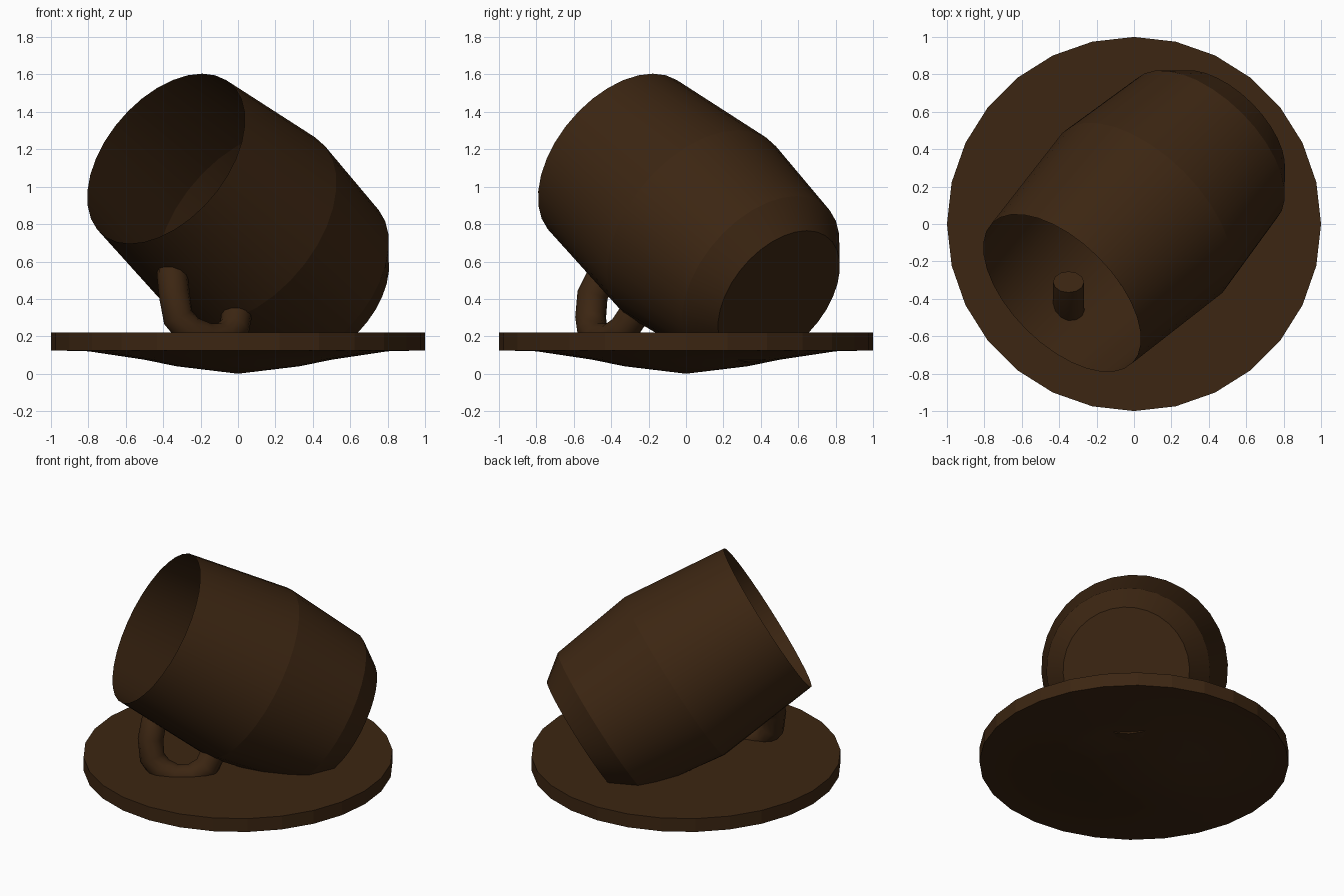
import bpy
import bmesh
import math
from mathutils import Vector

cube = bpy.data.objects.get("Cube")
if cube:
    bpy.data.objects.remove(cube, do_unlink=True)

brown = bpy.data.materials.new("dark_brown")
brown.use_nodes = True
COLOUR = (0.045, 0.019, 0.006, 1.0)
brown.diffuse_color = COLOUR
brown.node_tree.nodes["Principled BSDF"].inputs["Base Color"].default_value = COLOUR


def lathe(name, profile, sides, close_start=False, close_end=False):
    """Turn (radius, height) points around local z; optional flat end caps."""
    bm = bmesh.new()
    rings = []
    for r, z in profile:
        if r == 0:
            rings.append([bm.verts.new((0, 0, z))] * sides)
            continue
        angles = [math.tau * i / sides + math.pi / 2 for i in range(sides)]
        rings.append([bm.verts.new((r * math.cos(a), r * math.sin(a), z)) for a in angles])
    for low, high in zip(rings, rings[1:]):
        for i in range(sides):
            j = (i + 1) % sides
            corners = list(dict.fromkeys((low[i], low[j], high[j], high[i])))
            bm.faces.new(corners)
    if close_start:
        bm.faces.new(rings[0][::-1])
    if close_end:
        bm.faces.new(rings[-1])
    mesh = bpy.data.meshes.new(name)
    bm.to_mesh(mesh)
    bm.free()
    mesh.materials.append(brown)
    obj = bpy.data.objects.new(name, mesh)
    bpy.context.collection.objects.link(obj)
    return obj


def smooth(obj, degrees):
    bpy.ops.object.select_all(action="DESELECT")
    obj.select_set(True)
    bpy.context.view_layer.objects.active = obj
    bpy.ops.object.shade_smooth_by_angle(angle=math.radians(degrees))


# Saucer: flat top, short upright edge, shallow dished underside
saucer = lathe("saucer", [(0, 0), (0.33, 0.04), (0.5, 0.075), (0.8, 0.12),
                          (1, 0.125), (1, 0.22)], 28, close_end=True)
smooth(saucer, 11)

# Tipped cup: thin open shell, heights measured back from the rim
cup = lathe("cup", [(0.41, -1.43), (0.53, -1.27), (0.605, -0.71), (0.53, 0)],
            32, close_start=True)
axis = Vector((-0.606, -0.606, 0.515))
cup.rotation_mode = "QUATERNION"
cup.rotation_quaternion = axis.to_track_quat("Z", "Y")
cup.location = (-0.385, -0.37, 1.15)
smooth(cup, 11.5)

# Handle: bent tube whose ends poke through the cup wall
path = [(-0.35, -0.31, 0.65), (-0.35, -0.45, 0.52), (-0.34, -0.5, 0.42),
        (-0.32, -0.51, 0.3), (-0.26, -0.5, 0.23), (-0.17, -0.47, 0.19),
        (-0.08, -0.4, 0.19), (-0.02, -0.33, 0.24), (0, -0.25, 0.36)]
curve = bpy.data.curves.new("handle", "CURVE")
curve.dimensions = "3D"
curve.bevel_depth = 0.083
curve.bevel_resolution = 4
curve.use_fill_caps = True
spline = curve.splines.new("POLY")
spline.points.add(len(path) - 1)
for point, co in zip(spline.points, path):
    point.co = (*co, 1)
curve.materials.append(brown)
handle = bpy.data.objects.new("handle", curve)
bpy.context.collection.objects.link(handle)
bpy.ops.object.select_all(action="DESELECT")
handle.select_set(True)
bpy.context.view_layer.objects.active = handle
bpy.ops.object.convert(target="MESH")
smooth(bpy.context.view_layer.objects.active, 40)
